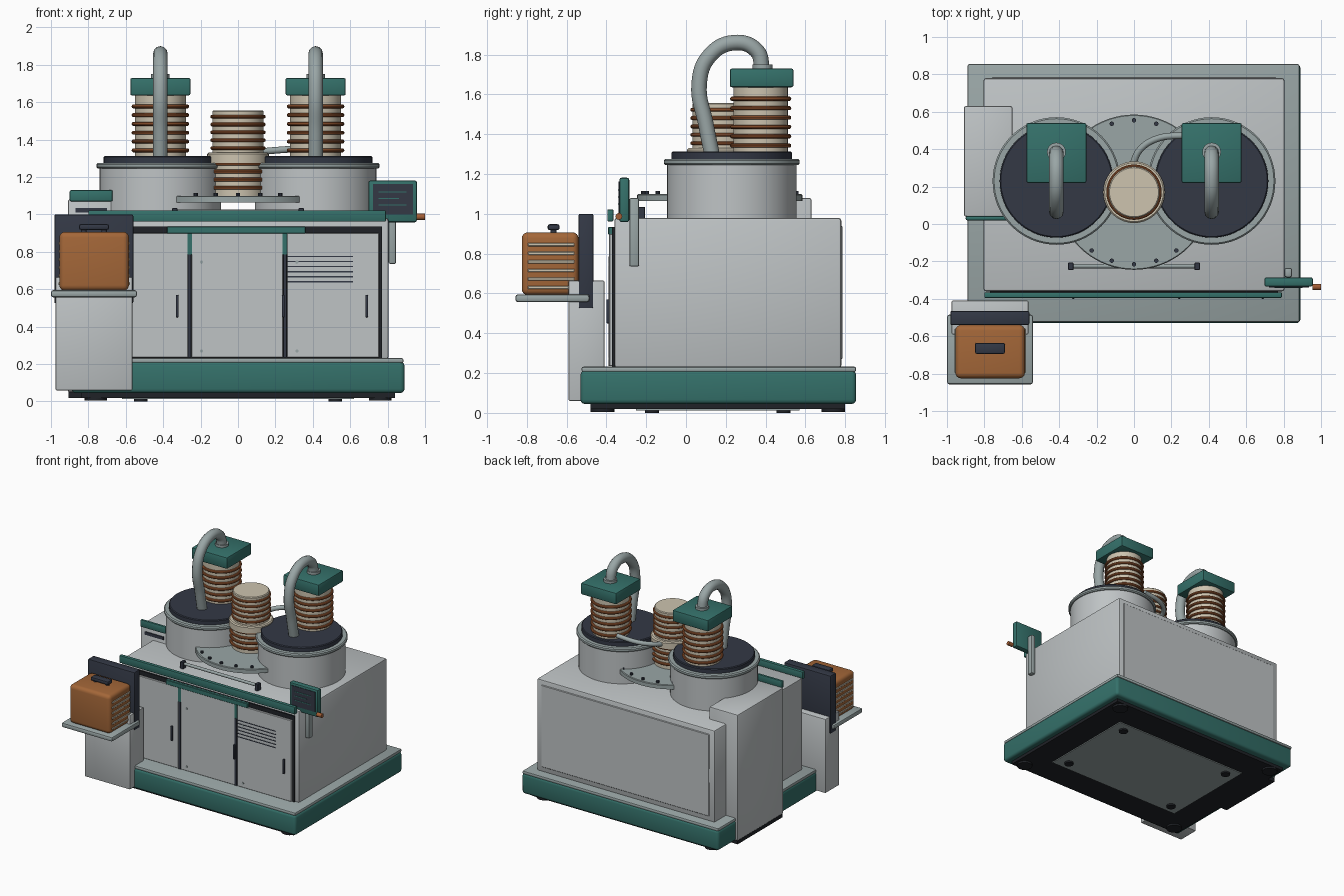
import bpy, bmesh, math
from mathutils import Matrix, Vector

if "Cube" in bpy.data.objects:
    bpy.data.objects.remove(bpy.data.objects["Cube"], do_unlink=True)


def material(name, rgb):
    m = bpy.data.materials.new(name)
    m.use_nodes = True
    m.diffuse_color = (*rgb, 1)
    node = next(n for n in m.node_tree.nodes if n.type == 'BSDF_PRINCIPLED')
    node.inputs["Base Color"].default_value = (*rgb, 1)
    node.inputs["Roughness"].default_value = 0.6
    return m


LIGHT = material("light grey paint", (0.52, 0.55, 0.56))
STEEL = material("steel grey", (0.32, 0.38, 0.38))
GREEN = material("teal green", (0.035, 0.165, 0.145))
DARK = material("dark slate", (0.033, 0.04, 0.06))
BLACK = material("black rubber", (0.014, 0.016, 0.02))
COPPER = material("copper", (0.36, 0.11, 0.035))
ORANGE = material("orange paint", (0.37, 0.135, 0.04))
CREAM = material("cream ceramic", (0.61, 0.55, 0.43))


def finish(bm, name, mat, smooth=True):
    mesh = bpy.data.meshes.new(name)
    bm.to_mesh(mesh)
    bm.free()
    mesh.materials.append(mat)
    ob = bpy.data.objects.new(name, mesh)
    bpy.context.collection.objects.link(ob)
    if smooth:
        bpy.ops.object.select_all(action='DESELECT')
        ob.select_set(True)
        bpy.context.view_layer.objects.active = ob
        bpy.ops.object.shade_smooth_by_angle(angle=math.radians(35))
    return ob


def box(name, mat, x, y, z, bevel=0.0, segments=2):
    """Box from its (low, high) extent on each axis."""
    bm = bmesh.new()
    bmesh.ops.create_cube(bm, size=1)
    ext = (x, y, z)
    for v in bm.verts:
        v.co = Vector([(e[0] + e[1]) / 2 + c * (e[1] - e[0]) for e, c in zip(ext, v.co)])
    if bevel:
        bmesh.ops.bevel(bm, geom=bm.edges[:], offset=bevel, segments=segments,
                        profile=0.5, affect='EDGES')
    return finish(bm, name, mat, bool(bevel))


def lathe(name, mat, center, profile, sides=48):
    """Spin a closed (radius, z) profile about a vertical axis."""
    bm = bmesh.new()
    cx, cy = center
    verts = [bm.verts.new((cx + r, cy, z)) for r, z in profile]
    edges = [bm.edges.new(p) for p in zip(verts, verts[1:])]
    bmesh.ops.spin(bm, geom=verts + edges, cent=(cx, cy, 0), axis=(0, 0, 1),
                   angle=math.tau, steps=sides)
    bmesh.ops.remove_doubles(bm, verts=bm.verts, dist=0.0002)
    bmesh.ops.recalc_face_normals(bm, faces=bm.faces)
    return finish(bm, name, mat)


def drum(name, mat, center, r, z0, z1, sides=48, chamfer=0.0):
    c = chamfer
    return lathe(name, mat, center, [(0, z0), (r, z0), (r, z1 - c), (r - c, z1), (0, z1)], sides)


def rod(name, mat, start, end, r, sides=16):
    a, b = Vector(start), Vector(end)
    bm = bmesh.new()
    turn = (b - a).to_track_quat('Z', 'Y').to_matrix().to_4x4()
    bmesh.ops.create_cone(bm, cap_ends=True, segments=sides, radius1=r, radius2=r,
                          depth=(b - a).length, matrix=Matrix.Translation((a + b) / 2) @ turn)
    return finish(bm, name, mat)


def ring(name, mat, center, z, major, minor):
    n = 10
    pts = [(major + minor * math.cos(i * math.tau / n), z + minor * math.sin(i * math.tau / n))
           for i in range(n + 1)]
    return lathe(name, mat, center, pts, 40)


def tube(name, mat, points, r):
    cu = bpy.data.curves.new(name, 'CURVE')
    cu.dimensions = '3D'
    cu.bevel_depth, cu.bevel_resolution, cu.resolution_u = r, 4, 8
    cu.use_fill_caps = True
    sp = cu.splines.new('BEZIER')
    sp.bezier_points.add(len(points) - 1)
    for bp, p in zip(sp.bezier_points, points):
        bp.co = p
        bp.handle_left_type = bp.handle_right_type = 'AUTO'
    cu.materials.append(mat)
    ob = bpy.data.objects.new(name, cu)
    bpy.context.collection.objects.link(ob)


# Base plinth, lip, underside and feet
box("plinth", GREEN, (-.89, .89), (-.53, .855), (.045, .212), .022, 3)
box("plinth_lip", STEEL, (-.89, .885), (-.525, .855), (.205, .232), .01)
box("underside_frame", BLACK, (-.84, .84), (-.48, .8), (.02, .05))
box("underside_panel", STEEL, (-.62, .62), (-.25, .57), (.013, .021))
for x in (-.52, .52):
    for y in (-.17, .49):
        drum("panel_foot", BLACK, (x, y), .035, 0, .02, 20)
for x in (-.76, .76):
    for y in (-.42, .74):
        drum("corner_foot", BLACK, (x, y), .06, .005, .03, 20)

# Main cabinet
box("cabinet_body", LIGHT, (-.805, .805), (-.36, .78), (.225, .98), .014)
box("back_panel", LIGHT, (-.76, .76), (.775, .786), (.27, .94), .004, 1)
box("front_recess", BLACK, (-.77, .77), (-.372, -.355), (.23, .935))
for x0, x1 in ((-.765, -.268), (-.248, .24), (.262, .755)):
    box("front_door", LIGHT, (x0, x1), (-.386, -.365), (.235, .9), .003, 1)
for x in (-.258, .25):
    box("door_gap_trim", GREEN, (x - .012, x + .012), (-.388, -.37), (.785, .91))
    box("door_hinge_post", DARK, (x - .008, x + .008), (-.389, -.37), (.235, .785))
box("door_header_trim", GREEN, (-.38, .36), (-.391, -.37), (.897, .935), .003, 1)
box("header_bar", GREEN, (-.8, .79), (-.395, -.365), (.962, 1.022), .005)
for x in (-.325, .242, .688):
    box("door_handle", DARK, (x - .007, x + .007), (-.4, -.38), (.45, .57), .004)
for i in range(6):
    z = .64 + i * .027
    box("vent_slot", DARK, (.265, .615), (-.389, -.384), (z - .003, z + .003))
for x in (-.195, .315):
    for z in (.27, .745):
        rod("door_screw", STEEL, (x, -.38, z), (x, -.39, z), .009, 12)

# Side cabinet
box("side_cabinet", LIGHT, (-.91, -.65), (.04, .63), (.05, 1.08), .01)
box("side_cabinet_foot", BLACK, (-.905, -.75), (.045, .625), (.02, .05))
box("side_cabinet_sign", GREEN, (-.9, -.67), (.02, .042), (1.07, 1.13), .008)
box("side_cabinet_slot", DARK, (-.87, -.7), (.033, .041), (1.01, 1.035))

# Twin drums with lids, insulator columns and looped pipes
for side in (-1, 1):
    x = side * .415
    c, col = (x, .23), (x, .375)
    drum("drum_wall", LIGHT, c, .325, .975, 1.25, 64)
    lathe("drum_rim", STEEL, c, [(.3, 1.245), (.333, 1.245), (.341, 1.253), (.341, 1.268),
                                 (.333, 1.276), (0, 1.276)], 64)
    drum("drum_lid", DARK, c, .303, 1.27, 1.313, 64, .006)
    drum("column_ceramic", CREAM, col, .137, 1.31, 1.645, 40)
    for i in range(6):
        ring("column_coil", COPPER, col, 1.343 + i * .047, .143, .011)
    box("column_cap", GREEN, (x - .161, x + .161), (.22, .54), (1.636, 1.73), .01)
    drum("pipe_collar", STEEL, (x, .385), .05, 1.725, 1.75, 24)
    tube("looped_pipe", STEEL, [(x, .13, 1.3), (x, .1, 1.45), (x, .066, 1.65), (x, .115, 1.79),
                                (x, .24, 1.86), (x, .355, 1.82), (x, .385, 1.72)], .039)

# Central insulator on a bolted flange
mid = (0, .17)
drum("center_flange", STEEL, mid, .415, 1.065, 1.1, 72, .005)
for i in range(20):
    a = i * math.tau / 20
    p = (mid[0] + .385 * math.sin(a), mid[1] + .385 * math.cos(a))
    drum("flange_bolt", DARK, p, .012, 1.09, 1.115, 10)
drum("center_lower_ceramic", CREAM, mid, .142, 1.095, 1.28, 40)
drum("center_collar", CREAM, mid, .165, 1.275, 1.33, 40, .008)
drum("center_upper_ceramic", CREAM, mid, .137, 1.32, 1.557, 40, .006)
for i in range(4):
    ring("center_lower_coil", COPPER, mid, 1.143 + i * .043, .15, .011)
for i in range(5):
    ring("center_upper_coil", COPPER, mid, 1.355 + i * .042, .138, .01)
tube("link_pipe", STEEL, [(-.01, .31, 1.3), (.03, .395, 1.32), (.12, .455, 1.335),
                          (.29, .475, 1.35)], .018)

# Top rail
rod("top_rail", STEEL, (-.34, -.225, 1.015), (.34, -.225, 1.015), .012)
for x in (-.338, .338):
    box("rail_bracket", DARK, (x - .014, x + .014), (-.247, -.205), (.975, 1.035), .003, 1)

# Control display on its post
box("display_post", STEEL, (.805, .845), (-.285, -.235), (.735, 1.08), .01)
box("display_case", GREEN, (.697, .957), (-.335, -.285), (.958, 1.182), .012)
box("display_screen", DARK, (.722, .935), (-.339, -.33), (1.0, 1.163))
for i, w in enumerate((.15, .11, .15)):
    z = 1.05 + i * .035
    box("screen_line", GREEN, (.75, .75 + w), (-.342, -.338), (z - .003, z + .003))
rod("display_knob", COPPER, (.955, -.337, .987), (1.0, -.337, .987), .017)

# Feeder unit: pedestal, tray, back board and slatted hopper
box("feeder_pedestal", LIGHT, (-.975, -.565), (-.59, -.41), (.06, .665), .006)
box("feeder_tray", STEEL, (-1.0, -.54), (-.857, -.485), (.557, .595), .012)
box("feeder_back_board", DARK, (-.982, -.56), (-.54, -.465), (.525, 1.0), .008)
box("feeder_hopper", ORANGE, (-.955, -.583), (-.825, -.54), (.592, .907), .03, 4)
for i in range(6):
    z = .63 + i * .043
    for x in (-.955, -.583):
        box("hopper_slat", CREAM, (x - .005, x + .005), (-.795, -.56), (z - .008, z + .008), .003, 1)
box("hopper_handle", DARK, (-.85, -.69), (-.695, -.635), (.918, .948), .01)
for x in (-.825, -.715):
    drum("hopper_handle_stud", DARK, (x, -.665), .015, .9, .925, 12)
